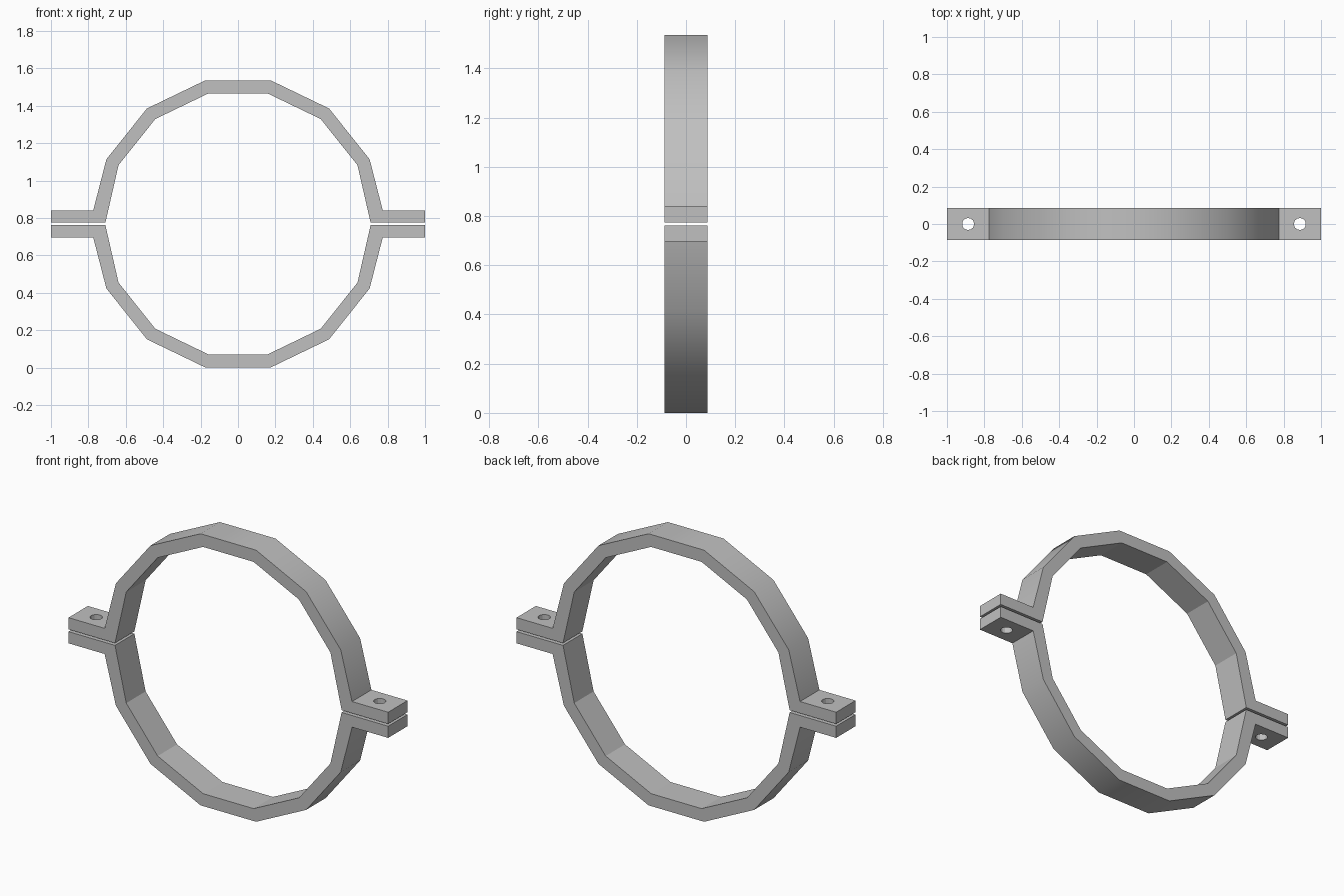
import bpy, bmesh, math
from mathutils import Matrix, Vector

cube = bpy.data.objects.get("Cube")
if cube:
    bpy.data.objects.remove(cube, do_unlink=True)

R_OUT, R_IN = 0.781, 0.709      # band radii
STEP = math.pi / 7              # fourteen-sided ring
DEPTH = 0.173
MID_Z, HALF_GAP = 0.768, 0.0065
FLANGE_T, FLANGE_X = 0.066, 0.774
HOLE_X, HOLE_R = 0.887, 0.032

steel = bpy.data.materials.new("light grey steel")
steel.use_nodes = True
grey = (0.53, 0.53, 0.53, 1)
steel.diffuse_color = grey
steel.node_tree.nodes["Principled BSDF"].inputs["Base Color"].default_value = grey


def to_object(bm, name):
    mesh = bpy.data.meshes.new(name)
    bm.to_mesh(mesh)
    bm.free()
    obj = bpy.data.objects.new(name, mesh)
    bpy.context.collection.objects.link(obj)
    return obj


def half_profile():
    """Closed outline of the upper half: flanges, outer arc, inner arc."""
    arc = lambda r, ks: [(r * math.cos(k * STEP), r * math.sin(k * STEP)) for k in ks]
    right = [(1, 0), (1, FLANGE_T), (FLANGE_X, FLANGE_T)]
    left = [(-x, z) for x, z in reversed(right)]
    return right + arc(R_OUT, range(1, 7)) + left + arc(R_IN, range(7, -1, -1))


def make_half(name, flip):
    # Extrude the outline through the band width
    bm = bmesh.new()
    face = bm.faces.new([bm.verts.new((x, -DEPTH / 2, z)) for x, z in half_profile()])
    new = bmesh.ops.extrude_face_region(bm, geom=[face])["geom"]
    bmesh.ops.translate(bm, vec=(0, DEPTH, 0),
                        verts=[g for g in new if isinstance(g, bmesh.types.BMVert)])
    bmesh.ops.recalc_face_normals(bm, faces=bm.faces)
    half = to_object(bm, name)
    half.data.materials.append(steel)

    # Bolt holes through both flanges
    bm = bmesh.new()
    for side in (-1, 1):
        bmesh.ops.create_cone(bm, cap_ends=True, segments=14, radius1=HOLE_R,
                              radius2=HOLE_R, depth=0.4,
                              matrix=Matrix.Translation((side * HOLE_X, 0, 0)))
    cutter = to_object(bm, "hole_cutter")
    cutter.hide_render = True
    cut = half.modifiers.new("bolt holes", "BOOLEAN")
    cut.operation, cut.solver, cut.object = "DIFFERENCE", "EXACT", cutter
    bpy.context.view_layer.objects.active = half
    bpy.ops.object.modifier_apply(modifier=cut.name)
    bpy.data.objects.remove(cutter, do_unlink=True)

    # Smooth outer band, everything else flat with crisp edges
    bm = bmesh.new()
    bm.from_mesh(half.data)
    for f in bm.faces:
        c = f.calc_center_median()
        radial = Vector((c.x, 0, c.z))
        f.smooth = radial.length < R_OUT and f.normal.dot(radial.normalized()) > 0.9
        f.material_index = 0
    for e in bm.edges:
        e.smooth = all(f.smooth for f in e.link_faces)
    bm.to_mesh(half.data)
    bm.free()

    # Place the half on its side of the gap
    half.location.z = MID_Z + (-HALF_GAP if flip else HALF_GAP)
    half.rotation_euler.y = math.pi if flip else 0


make_half("upper_clamp_half", False)
make_half("lower_clamp_half", True)
